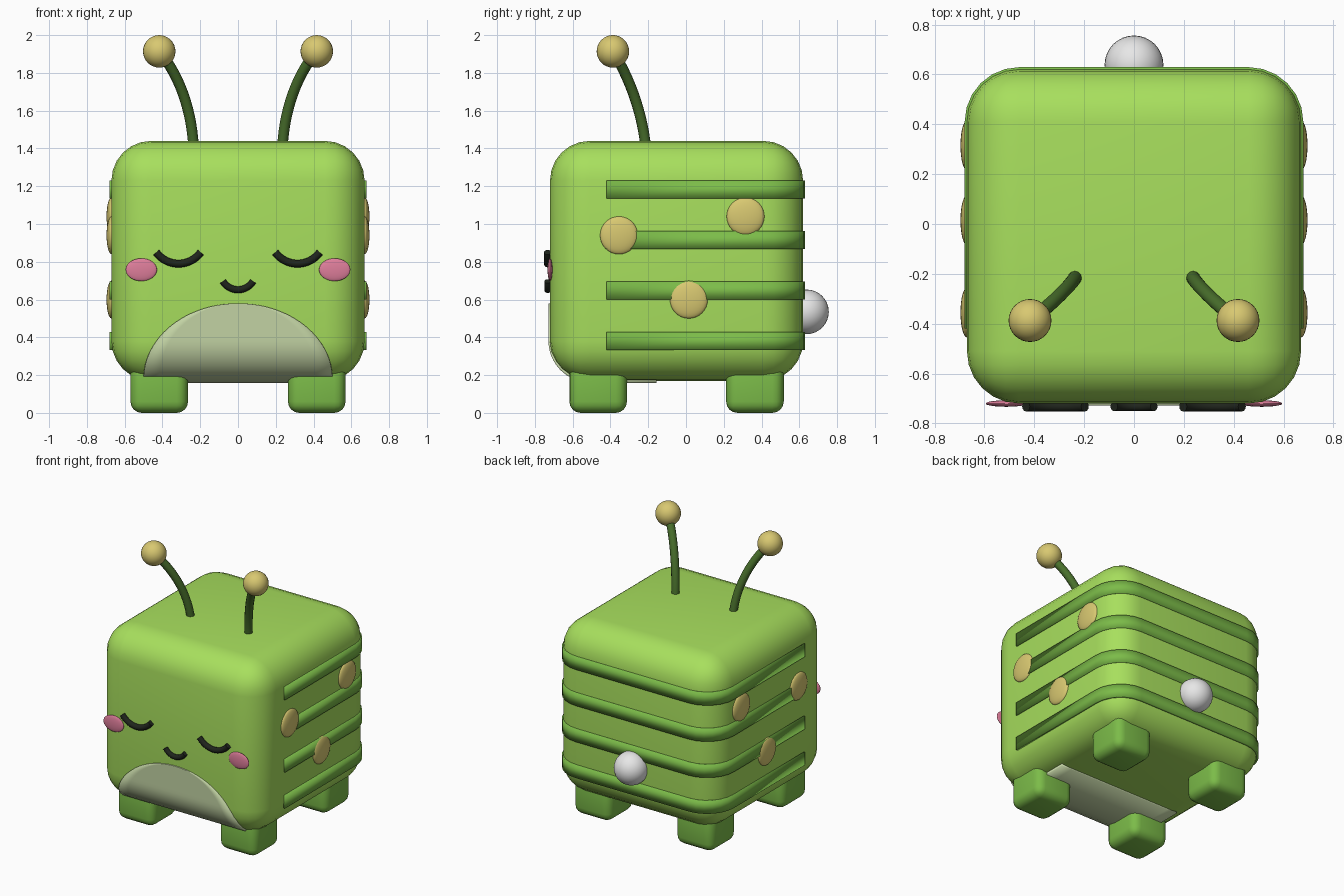
import bpy, bmesh
from math import sin, cos, pi, sqrt, radians, asin
from mathutils import Vector

if "Cube" in bpy.data.objects:
    bpy.data.objects.remove(bpy.data.objects["Cube"], do_unlink=True)


def material(name, rgb):
    m = bpy.data.materials.new(name)
    m.use_nodes = True
    m.diffuse_color = (*rgb, 1)
    m.node_tree.nodes["Principled BSDF"].inputs["Base Color"].default_value = (*rgb, 1)
    return m


LIME = material("lime green", (.39, .74, .11))
LEAF = material("leaf green", (.2, .5, .066))
STEM = material("dark green", (.066, .16, .025))
YELLOW = material("soft yellow", (.69, .58, .165))
PINK = material("pink", (.74, .21, .33))
WHITE = material("white", (.8, .8, .8))
SAGE = material("pale sage", (.54, .65, .37))
BLACK = material("near black", (.014, .018, .012))


def smooth(ob, angle=40):
    bpy.ops.object.select_all(action='DESELECT')
    ob.select_set(True)
    bpy.context.view_layer.objects.active = ob
    bpy.ops.object.shade_smooth_by_angle(angle=radians(angle))


def finish(bm, name, mat, angle=40):
    bmesh.ops.recalc_face_normals(bm, faces=bm.faces)
    me = bpy.data.meshes.new(name)
    bm.to_mesh(me)
    bm.free()
    me.materials.append(mat)
    ob = bpy.data.objects.new(name, me)
    bpy.context.collection.objects.link(ob)
    smooth(ob, angle)
    return ob


def rounded_box(name, centre, size, radius, segments, mat):
    bm = bmesh.new()
    bmesh.ops.create_cube(bm, size=1)
    bmesh.ops.scale(bm, vec=size, verts=bm.verts)
    bmesh.ops.bevel(bm, geom=bm.edges[:], offset=radius, segments=segments,
                    profile=.5, affect='EDGES')
    bmesh.ops.translate(bm, vec=centre, verts=bm.verts)
    return finish(bm, name, mat)


def ellipsoid(name, centre, radii, mat):
    bm = bmesh.new()
    bmesh.ops.create_uvsphere(bm, u_segments=32, v_segments=16, radius=1)
    bmesh.ops.scale(bm, vec=radii, verts=bm.verts)
    bmesh.ops.translate(bm, vec=centre, verts=bm.verts)
    return finish(bm, name, mat, 180)


def tube(name, points, radius, mat):
    """Sweep a round section along a list of points, with closed ends."""
    cu = bpy.data.curves.new(name, 'CURVE')
    cu.dimensions = '3D'
    cu.bevel_depth = radius
    cu.bevel_resolution = 4
    cu.use_fill_caps = True
    sp = cu.splines.new('POLY')
    sp.points.add(len(points) - 1)
    for p, co in zip(sp.points, points):
        p.co = (*co, 1)
    cu.materials.append(mat)
    ob = bpy.data.objects.new(name, cu)
    bpy.context.collection.objects.link(ob)
    bpy.ops.object.select_all(action='DESELECT')
    ob.select_set(True)
    bpy.context.view_layer.objects.active = ob
    bpy.ops.object.convert(target='MESH')
    smooth(bpy.context.object)


def sheet(name, rows, thickness, mat):
    """Skin equal-length rows of points and give the sheet a thickness."""
    bm = bmesh.new()
    grid = [[bm.verts.new(p) for p in row] for row in rows]
    for a, b in zip(grid, grid[1:]):
        for i in range(len(a) - 1):
            bm.faces.new((a[i], a[i + 1], b[i + 1], b[i]))
    bmesh.ops.remove_doubles(bm, verts=bm.verts, dist=1e-5)
    ob = finish(bm, name, mat)
    mod = ob.modifiers.new("thickness", 'SOLIDIFY')
    mod.thickness = thickness
    mod.offset = 0
    return ob


def smile(name, x, bottom, half, sag, radius):
    big = (half * half + sag * sag) / (2 * sag)
    end = asin(half / big)
    pts = []
    for i in range(17):
        a = end * (i / 8 - 1)
        pts.append((x + big * sin(a), -.732, bottom + big * (1 - cos(a))))
    tube(name, pts, radius, BLACK)


# Body block
HALF, BACK, FRONT, BASE, TOP, R = .67, .62, -.72, .17, 1.44, .21
rounded_box("body", (0, (BACK + FRONT) / 2, (BASE + TOP) / 2),
            (2 * HALF, BACK - FRONT, TOP - BASE), R, 6, LIME)

# Stripes wrapping the sides and back
outline = [(HALF, -.42)]
for i in range(7):
    a = i * pi / 12
    outline.append((HALF - R + R * cos(a), BACK - R + R * sin(a)))
outline += [(-x, y) for x, y in reversed(outline)]
for k in range(4):
    low = .333 + k * .267
    sheet(f"stripe_{k + 1}", [[(x, y, z) for x, y in outline] for z in (low, low + .096)],
          .018, LEAF)

# Belly patch: half ellipse on the front, bent under the body
profile = []
for i in range(25):
    t = pi / 2 * (1 - i / 24)
    z = .18 + .4 * sin(t)
    drop = max(0, BASE + R - z)
    y = FRONT + R - sqrt(R * R - drop * drop)
    profile.append((.5 * cos(t), y, z))
profile += [(.5, FRONT + R, BASE - .003), (.5, -.155, BASE - .003)]
sheet("belly", [[(w * s / 6, y, z) for s in range(-6, 7)] for w, y, z in profile],
      .016, SAGE)

# Tail
ellipsoid("tail", (0, .638, .535), (.118, .118, .118), WHITE)

# Mouth
smile("mouth", 0, .652, .08, .045, .018)

# Paired parts
for side, s in (("left", 1), ("right", -1)):
    smile(f"{side}_eye", s * .315, .79, .118, .06, .02)
    ellipsoid(f"{side}_cheek", (s * .512, FRONT, .758), (.083, .013, .06), PINK)

    for end, y in (("front", -.465), ("back", .365)):
        rounded_box(f"{side}_{end}_foot", (s * .417, y, .14),
                    (.305, .305, .28), .06, 4, LEAF)

    for n, (y, z) in enumerate([(-.355, .94), (.315, 1.04), (.015, .6)]):
        ellipsoid(f"{side}_spot_{n + 1}", (s * HALF, y, z), (.026, .1, .1), YELLOW)

    # Antenna stalk along a cubic curve, with a ball at the tip
    a, b, c, d = (Vector((s * x, y, z)) for x, y, z in (
        (.235, -.212, 1.4), (.245, -.235, 1.62), (.32, -.315, 1.8), (.417, -.387, 1.914)))
    pts = []
    for i in range(15):
        t = i / 14
        u = 1 - t
        pts.append(a * u**3 + b * 3 * u * u * t + c * 3 * u * t * t + d * t**3)
    tube(f"{side}_antenna", pts, .028, STEM)
    ellipsoid(f"{side}_antenna_ball", d, (.086, .086, .086), YELLOW)
